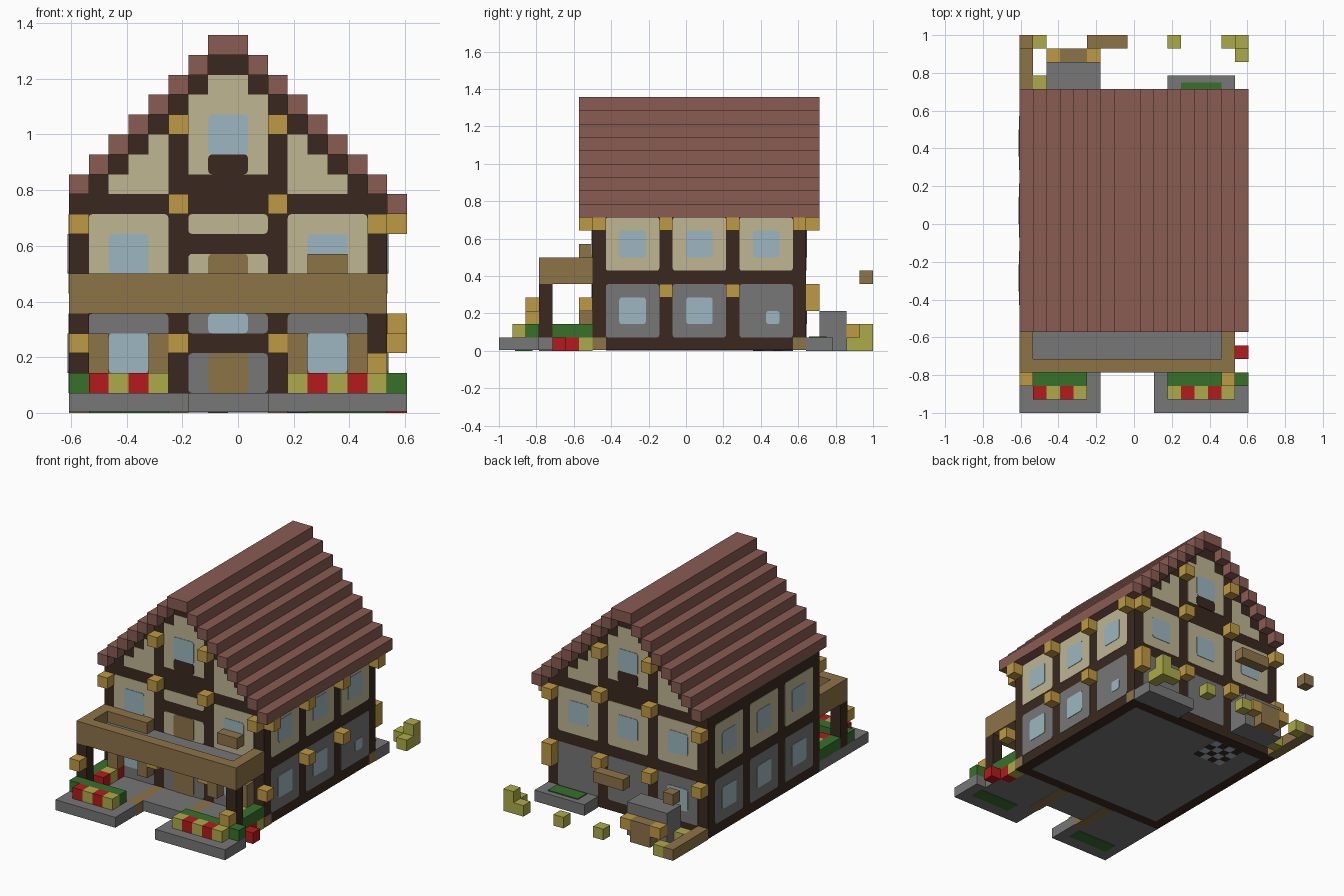
import bpy
import bmesh
import math
from mathutils import Vector

default_cube = bpy.data.objects.get("Cube")
if default_cube:
    bpy.data.objects.remove(default_cube, do_unlink=True)

UNIT = 1 / 14  # size of one block


def material(name, red, green, blue):
    linear = [(c / 255) ** 2.2 for c in (red, green, blue)] + [1]
    mat = bpy.data.materials.new(name)
    mat.use_nodes = True
    mat.diffuse_color = linear
    mat.node_tree.nodes["Principled BSDF"].inputs["Base Color"].default_value = linear
    return mat


ROOF = material("roof_clay", 135, 92, 83)
TIMBER = material("dark_timber", 60, 45, 36)
PLASTER = material("cream_plaster", 189, 180, 145)
STONE = material("grey_stone", 118, 118, 118)
OAK = material("oak_brown", 140, 115, 73)
GOLD = material("golden_wood", 188, 152, 68)
OLIVE = material("olive_yellow", 171, 170, 74)
RED = material("flower_red", 178, 32, 34)
LEAF = material("leaf_green", 58, 112, 47)
GLASS = material("pale_glass", 155, 181, 190)


def place(x, y, z):
    return Vector((x - 8.5, y - 14, z)) * UNIT


def finish(name, mat, bm):
    bmesh.ops.recalc_face_normals(bm, faces=bm.faces)
    mesh = bpy.data.meshes.new(name)
    bm.to_mesh(mesh)
    bm.free()
    mesh.materials.append(mat)
    obj = bpy.data.objects.new(name, mesh)
    bpy.context.collection.objects.link(obj)


def boxes(name, mat, *extents):
    """One object made of boxes, each given as x, y and z ranges in blocks."""
    bm = bmesh.new()
    for x0, x1, y0, y1, z0, z1 in extents:
        low, high = place(x0, y0, z0), place(x1, y1, z1)
        for v in bmesh.ops.create_cube(bm, size=1)["verts"]:
            v.co = [high[i] if v.co[i] > 0 else low[i] for i in range(3)]
    finish(name, mat, bm)


def blocks(name, mat, *corners):
    """Single blocks given by their lowest corner."""
    boxes(name, mat, *[(x, x + 1, y, y + 1, z, z + 1) for x, y, z in corners])


def on_wall(side, a, z, lift):
    if side == "front":
        return place(a, 7 - lift, z)
    if side == "back":
        return place(a, 23 + lift, z)
    return place(16 + lift, a, z) if side == "left" else place(-lift, a, z)


def plate(name, mat, side, outline, lift):
    """Thin flat plate with the given outline on a wall."""
    bm = bmesh.new()
    inner = [bm.verts.new(on_wall(side, a, z, -0.01)) for a, z in outline]
    outer = [bm.verts.new(on_wall(side, a, z, lift)) for a, z in outline]
    bm.faces.new(inner)
    bm.faces.new(outer)
    for i in range(len(inner)):
        j = i - 1
        bm.faces.new((inner[j], inner[i], outer[i], outer[j]))
    finish(name, mat, bm)


def rounded(a0, a1, z0, z1, radius=0.2):
    points = []
    corners = ((a1, z1, -1, -1), (a0, z1, 1, -1), (a0, z0, 1, 1), (a1, z0, -1, 1))
    for quarter, (a, z, da, dz) in enumerate(corners):
        for step in range(4):
            angle = (quarter + step / 3) * math.pi / 2
            points.append((a + radius * (da + math.cos(angle)),
                           z + radius * (dz + math.sin(angle))))
    return points


def panel(name, mat, side, a0, a1, z0, z1):
    plate(name, mat, side, rounded(a0, a1, z0, z1), 0.03)


def window(name, side, a0, z0, width=2, height=2, mat=GLASS):
    plate(name, mat, side, rounded(a0, a0 + width, z0, z0 + height), 0.07)


# Timber body with stepped gable core
boxes("timber_body", TIMBER, (0, 16, 7, 23, 0.06, 11))
boxes("gable_core", TIMBER, *[(z - 10, 26 - z, 7, 23, z, z + 1) for z in range(11, 18)])

# Stepped roof, with an extra eave on the left
courses = [(7, 9, 6, 24, 18, 19), (16, 17, 6, 24, 10, 11)]
for z in range(11, 18):
    for x in (z - 11, 26 - z):
        courses.append((x, x + 1, 6, 24, z, z + 1))
boxes("roof_courses", ROOF, *courses)

# Side walls: three bays of stone below and plaster above
for side in ("left", "right"):
    for start in (8, 13, 18):
        panel(side + "_stone_panel", STONE, side, start, start + 4, 1, 5)
        panel(side + "_plaster_panel", PLASTER, side, start, start + 4, 6, 10)
        window(side + "_upper_window", side, start + 1, 7)
        if side == "left" and start == 18:
            window("left_small_window", side, start + 2, 2, 1, 1)
        else:
            window(side + "_lower_window", side, start + 1, 2)
for y in (7, 22):
    plate("left_post_foot", OAK, "left", rounded(y, y + 1, 0.06, 1, 0.01), 0.05)

# End walls and gables
for side in ("front", "back"):
    for start in (1, 11):
        panel(side + "_stone_panel", STONE, side, start, start + 4, 1, 5)
        panel(side + "_plaster_panel", PLASTER, side, start, start + 4, 6, 10)
        window(side + "_upper_window", side, start + 1, 7)
    for mirror in (False, True):
        steps = [(2, 11), (5, 11), (5, 14), (4, 14), (4, 13), (3, 13), (3, 12), (2, 12)]
        outline = [(16 - a if mirror else a, z) for a, z in steps]
        plate(side + "_gable_plaster", PLASTER, side, outline, 0.03)
    outline = [(6, 12), (10, 12), (10, 16), (9, 16), (9, 17), (7, 17), (7, 16), (6, 16)]
    plate(side + "_gable_centre", PLASTER, side, outline, 0.03)
    window(side + "_attic_window", side, 7, 13)
    window(side + "_attic_sill", side, 7, 12, 2, 1, TIMBER)

# Front centre bay with two doors
panel("door_surround", STONE, "front", 6, 10, 1, 3)
panel("transom_surround", STONE, "front", 6, 10, 4, 5)
panel("balcony_door_surround", PLASTER, "front", 6, 10, 6, 8)
panel("lintel_plaster", PLASTER, "front", 6, 10, 9, 10)
window("front_door", "front", 7, 1, mat=OAK)
window("balcony_door", "front", 7, 6, mat=OAK)
window("transom_window", "front", 7, 4, 2, 1)
for start in (1, 11):
    window("front_lower_window", "front", start + 1, 2)
    boxes("shutters", OAK, *[(x, x + 1, 6, 7, 2, 4) for x in (start, start + 3)])

# Back centre bay
panel("back_centre_stone", STONE, "back", 6, 10, 1, 5)
panel("back_centre_plaster", PLASTER, "back", 6, 10, 6, 10)
window("back_centre_window", "back", 7, 7)
window("back_lower_window", "back", 2, 2)

# Golden beam ends
ends = [(16, 6, 3)]
for y in (6, 23):
    ends += [(x, y, z) for x in (5, 10) for z in (10, 14)]
    ends += [(x, y, 9) for x in (0, 15)]
ends += [(x, 6, 3) for x in (5, 10)]
ends += [(x, 23, 4) for x in (0, 5, 10, 15)] + [(15, 23, 3)]
ends += [(16, y, 9) for y in (7, 12, 17, 22)] + [(16, y, 4) for y in (12, 17)]
blocks("beam_ends", GOLD, *ends)

# Balcony
boxes("balcony_deck", STONE, (1, 15, 4, 7, 5, 6))
boxes("balcony_rail", OAK, (0, 16, 3, 4, 5, 7), (0, 1, 4, 7, 5, 7), (15, 16, 4, 7, 5, 7))
boxes("balcony_posts", TIMBER, *[(x, x + 1, 3, 4, 1, 5) for x in (0, 15)])
boxes("window_boxes", OAK, (1, 5, 6, 7, 6, 7), (12, 14, 6, 7, 7, 8))
blocks("post_lanterns", GOLD, (0, 2, 3), (15, 2, 2))

# Front paving, hedges and flowers
boxes("paving", STONE, (0, 6, 0, 3, 0.06, 1), (10, 17, 0, 3, 0.06, 1),
      (0, 5, 3, 7, 0.06, 1), (11, 15, 3, 7, 0.06, 1), (15, 16, 3, 5, 0.06, 1),
      (6, 10, 4, 7, 0.06, 1))
boxes("path_edging", OAK, (5, 6, 3, 7, 0, 1), (10, 11, 3, 7, 0, 1))
boxes("hedges", LEAF, (0, 5, 2, 3, 1, 2), (11, 15, 2, 3, 1, 2), (16, 17, 2, 3, 1, 2),
      (0, 1, 4, 7, 1, 2), (15, 16, 4, 7, 1, 2))
boxes("hedge_roots", LEAF, *[(x, x + 4, 1.2, 2.5, 0, 0.06) for x in (1, 12)])
blocks("red_flowers", RED, *[(x, 1, 1) for x in (1, 3, 12, 14)],
       *[(x, y, 1) for x in (1, 14) for y in (4, 6)], (16, 4, 0), (15, 5, 0))
blocks("olive_flowers", OLIVE, *[(x, 1, 1) for x in (2, 4, 11, 13, 15)],
       *[(x, 5, 1) for x in (1, 14)], (15, 6, 0))

# Back yard: planter bed, stone seat, edging, loose bushes
boxes("back_bed", STONE, (11, 16, 23, 25, 0, 1))
boxes("back_bed_grass", LEAF, (12, 15, 23.2, 24.5, 1, 1.08))
boxes("stone_seat", STONE, (2, 6, 24, 26, 0, 2), (2, 6, 24, 26, 2, 3))
boxes("seat_step", OAK, (3, 5, 26, 27, 0, 2))
blocks("seat_ends", GOLD, (2, 26, 1), (5, 26, 1))
boxes("yard_edging", OAK, (0, 1, 23, 28, 0, 1))
boxes("yard_bars", OAK, (5, 8, 27, 28, 5, 6), (0, 1, 27, 28, 5, 6))
blocks("yard_bushes", OLIVE, *[(x, 27, 0) for x in (1, 7, 11, 15, 16)],
       (16, 27, 1), (16, 26, 0), (1, 24, 0))

# Underside: floor slab with a small chequered patch
boxes("floor_slab", STONE, (1, 15, 8, 22, 0.03, 0.06))
for mat, parity in ((GLASS, 0), (TIMBER, 1)):
    cells = [(3 + i * 0.75, 3.75 + i * 0.75, 19 + j * 0.75, 19.75 + j * 0.75, 0, 0.03)
             for i in range(4) for j in range(4) if (i + j) % 2 == parity]
    boxes("floor_chequers", mat, *cells)
